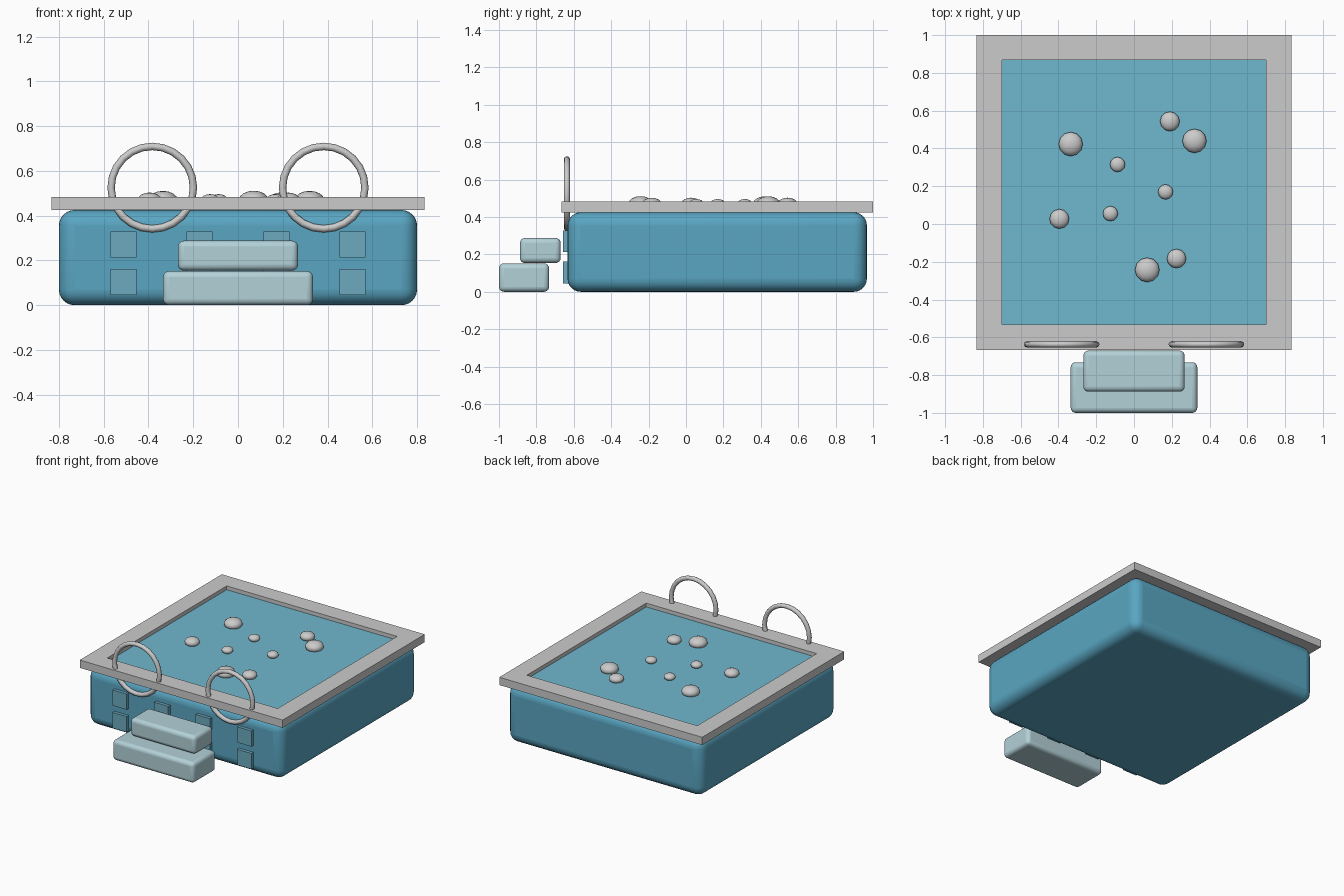
import bpy, bmesh, math

if "Cube" in bpy.data.objects:
    bpy.data.objects.remove(bpy.data.objects["Cube"])

CY = 0.167  # centre of the tub in y


def material(name, rgb):
    m = bpy.data.materials.new(name)
    m.diffuse_color = (*rgb, 1)
    m.use_nodes = True
    m.node_tree.nodes["Principled BSDF"].inputs["Base Color"].default_value = m.diffuse_color
    return m


BLUE = material("shell_blue", (0.10, 0.38, 0.54))
WATER = material("water_blue", (0.16, 0.48, 0.62))
PANEL = material("panel_blue", (0.15, 0.40, 0.52))
PALE = material("step_pale_blue", (0.45, 0.64, 0.69))


def smooth(obj, angle=35):
    bpy.ops.object.select_all(action='DESELECT')
    obj.select_set(True)
    bpy.context.view_layer.objects.active = obj
    bpy.ops.object.shade_smooth_by_angle(angle=math.radians(angle))


def box(name, lo, hi, mat=None, bevel=0, segments=4):
    bpy.ops.mesh.primitive_cube_add(size=1, location=[(a + b) / 2 for a, b in zip(lo, hi)])
    obj = bpy.context.object
    obj.name = name
    obj.scale = [b - a for a, b in zip(lo, hi)]
    bpy.ops.object.transform_apply(location=False, rotation=False, scale=True)
    if mat:
        obj.data.materials.append(mat)
    if bevel:
        mod = obj.modifiers.new("rounded_edges", 'BEVEL')
        mod.width = bevel
        mod.segments = segments
        smooth(obj)
    return obj


# Tub shell
box("tub_shell", (-0.8, CY - 0.8, 0), (0.8, CY + 0.8, 0.425), BLUE, 0.07, 6)

# Square deck rim: outer and inner square loops, bridged on four sides
bm = bmesh.new()
corners = [(-1, -1), (1, -1), (1, 1), (-1, 1)]
loops = [[bm.verts.new((x * r, y * r + CY, z)) for x, y in corners]
         for r, z in [(0.833, 0.425), (0.833, 0.483), (0.70, 0.483), (0.70, 0.425)]]
for k in range(4):
    a, b = loops[k], loops[(k + 1) % 4]
    for i in range(4):
        j = (i + 1) % 4
        bm.faces.new((a[i], a[j], b[j], b[i]))
bmesh.ops.recalc_face_normals(bm, faces=bm.faces)
mesh = bpy.data.meshes.new("deck_rim")
bm.to_mesh(mesh)
bm.free()
bpy.context.collection.objects.link(bpy.data.objects.new("deck_rim", mesh))

# Water filling the opening
box("water", (-0.70, CY - 0.70, 0.40), (0.70, CY + 0.70, 0.455), WATER)

# Bubbles, flattened spheres on the water
bubbles = [(0.32, 0.44, 0.064), (-0.335, 0.423, 0.064), (0.07, -0.243, 0.065),
           (0.19, 0.543, 0.052), (-0.395, 0.027, 0.052), (0.225, -0.183, 0.051),
           (-0.087, 0.315, 0.04), (0.167, 0.17, 0.04), (-0.125, 0.055, 0.04)]
for x, y, r in bubbles:
    bpy.ops.mesh.primitive_uv_sphere_add(segments=12, ring_count=8, radius=r,
                                         location=(x, y, 0.472))
    obj = bpy.context.object
    obj.name = "bubble"
    obj.scale.z = 0.6
    bpy.ops.object.transform_apply(location=False, rotation=False, scale=True)
    smooth(obj, 60)

# Ring handrails
for side, s in (("left", -1), ("right", 1)):
    bpy.ops.mesh.primitive_torus_add(major_radius=0.184, minor_radius=0.0165,
                                     major_segments=24, minor_segments=8,
                                     location=(s * 0.383, -0.637, 0.525),
                                     rotation=(math.pi / 2, 0, 0))
    bpy.context.object.name = side + "_handrail"
    smooth(bpy.context.object, 60)

# Square front panels in two rows
for x in (-0.512, -0.171, 0.171, 0.512):
    for z in (0.103, 0.27):
        box("front_panel", (x - 0.058, -0.657, z - 0.058), (x + 0.058, -0.62, z + 0.058), PANEL)

# Steps
box("lower_step", (-0.335, -1.0, 0), (0.335, -0.732, 0.152), PALE, 0.027)
box("upper_step", (-0.268, -0.888, 0.154), (0.268, -0.67, 0.288), PALE, 0.027)
